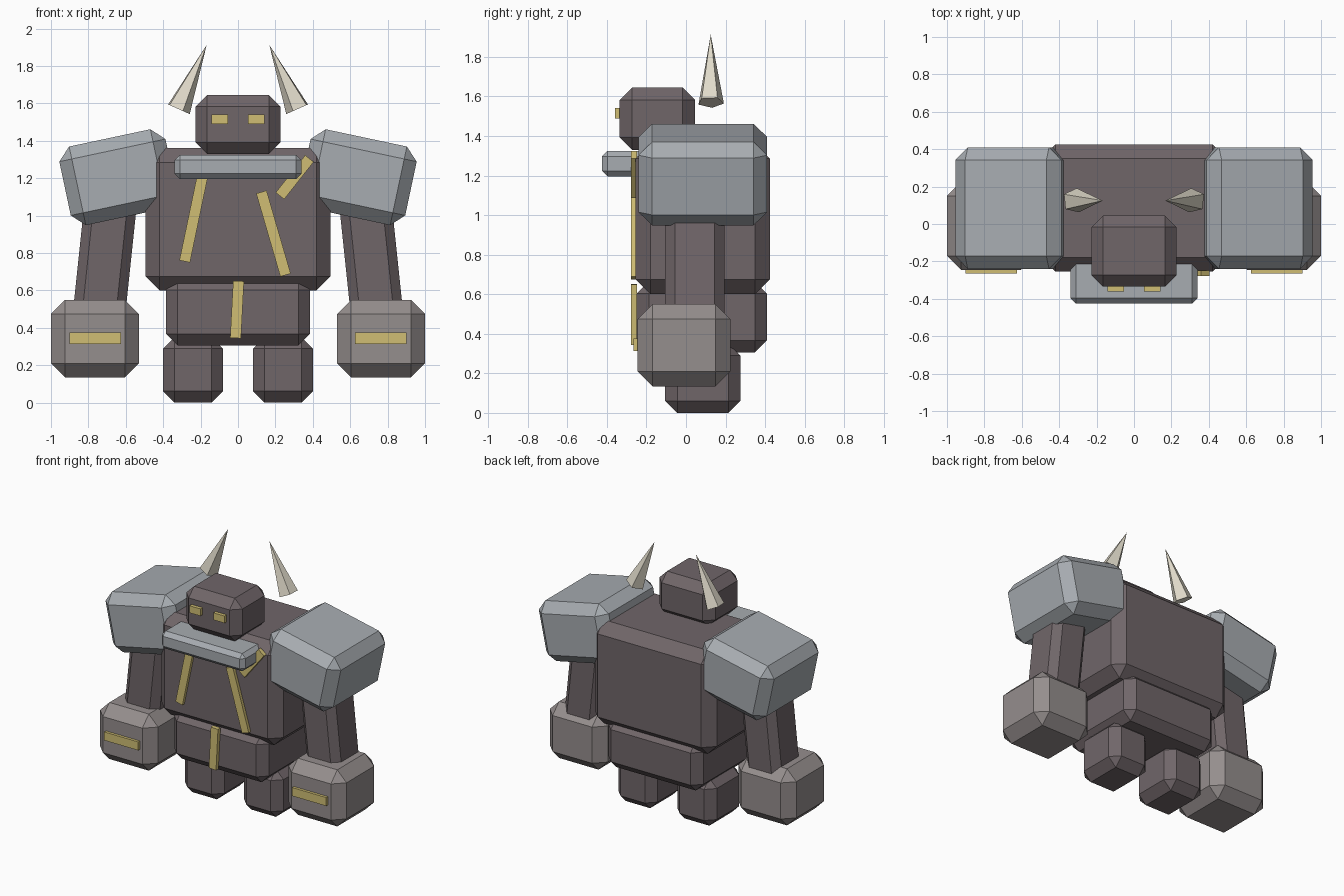
import bpy, bmesh, math
from mathutils import Matrix, Vector

if "Cube" in bpy.data.objects:
    bpy.data.objects.remove(bpy.data.objects["Cube"], do_unlink=True)


def make_material(name, rgb):
    linear = [((c / 255 + 0.055) / 1.055) ** 2.4 for c in rgb] + [1.0]
    mat = bpy.data.materials.new(name)
    mat.use_nodes = True
    mat.diffuse_color = linear
    mat.node_tree.nodes["Principled BSDF"].inputs["Base Color"].default_value = linear
    return mat


STONE = make_material("dark stone", (112, 102, 105))
FIST = make_material("pale stone", (149, 142, 141))
METAL = make_material("steel", (167, 172, 177))
GOLD = make_material("gold", (208, 190, 116))
BONE = make_material("bone", (224, 218, 202))


def finish(name, bm, mat, centre, turn):
    mesh = bpy.data.meshes.new(name)
    bmesh.ops.recalc_face_normals(bm, faces=bm.faces)
    bm.to_mesh(mesh)
    bm.free()
    mesh.materials.append(mat)
    obj = bpy.data.objects.new(name, mesh)
    obj.location = centre
    obj.rotation_euler.y = turn
    bpy.context.collection.objects.link(obj)
    return obj


def box(name, mat, centre, size, bevel=0.0, turn=0.0):
    """Box with chamfered edges, turned about the y axis."""
    bm = bmesh.new()
    bmesh.ops.create_cube(bm, size=1, matrix=Matrix.Diagonal((*size, 1)))
    if bevel:
        bmesh.ops.bevel(bm, geom=bm.edges[:], offset=bevel, segments=1,
                        affect='EDGES', profile=0.5)
    return finish(name, bm, mat, centre, turn)


def strip(name, start, end):
    """Gold band on the body front between two (x, z) points."""
    a, b = Vector(start), Vector(end)
    d, mid = a - b, (a + b) / 2
    box(name, GOLD, (mid.x, -0.263, mid.y), (0.058, 0.03, d.length),
        turn=math.atan2(d.x, d.y))


def horn(name, side):
    """Five-sided spike leaning inwards."""
    bm = bmesh.new()
    length = 0.375
    bmesh.ops.create_cone(bm, cap_ends=True, segments=5, radius1=0.068, radius2=0,
                          depth=length,
                          matrix=Matrix.Translation((0, 0, length / 2))
                          @ Matrix.Rotation(math.radians(12), 4, 'Z'))
    tilt = Matrix.Rotation(math.radians(-24), 4, 'Y')
    bmesh.ops.transform(bm, matrix=Matrix.Diagonal((side, 1, 1, 1)) @ tilt,
                        verts=bm.verts)
    finish(name, bm, BONE, (side * 0.32, 0.125, 1.57), 0)


# Body, head and collar
box("torso", STONE, (0, 0.085, 0.98), (0.99, 0.68, 0.76), 0.075)
box("pelvis", STONE, (0, 0.08, 0.485), (0.77, 0.66, 0.36), 0.062)
box("head", STONE, (0, -0.145, 1.487), (0.455, 0.38, 0.315), 0.062)
box("collar_plate", METAL, (0, -0.275, 1.26), (0.68, 0.30, 0.13), 0.029)

# Limbs, armour, horns and eyes on both sides
for label, s in (("left", 1), ("right", -1)):
    box(label + "_foot", STONE, (s * 0.24, 0.085, 0.175), (0.32, 0.38, 0.35), 0.061)
    box(label + "_arm", STONE, (s * 0.714, 0.045, 0.75), (0.28, 0.30, 0.75), 0.05,
        math.radians(-6 * s))
    box(label + "_fist", FIST, (s * 0.765, -0.01, 0.342), (0.47, 0.47, 0.415), 0.075)
    box(label + "_fist_bar", GOLD, (s * 0.763, -0.25, 0.345), (0.275, 0.03, 0.062))
    box(label + "_shoulder_pad", METAL, (s * 0.641, 0.085, 1.205),
        (0.58, 0.65, 0.43), 0.068, math.radians(12 * s))
    box(label + "_eye", GOLD, (s * 0.098, -0.345, 1.515), (0.09, 0.03, 0.052))
    horn(label + "_horn", s)

# Gold bands on the front
strip("right_chest_band", (-0.188, 1.22), (-0.285, 0.755))
strip("left_chest_band", (0.125, 1.126), (0.254, 0.682))
strip("left_collar_band", (0.382, 1.305), (0.224, 1.105))
strip("waist_band", (0.003, 0.65), (-0.013, 0.345))
